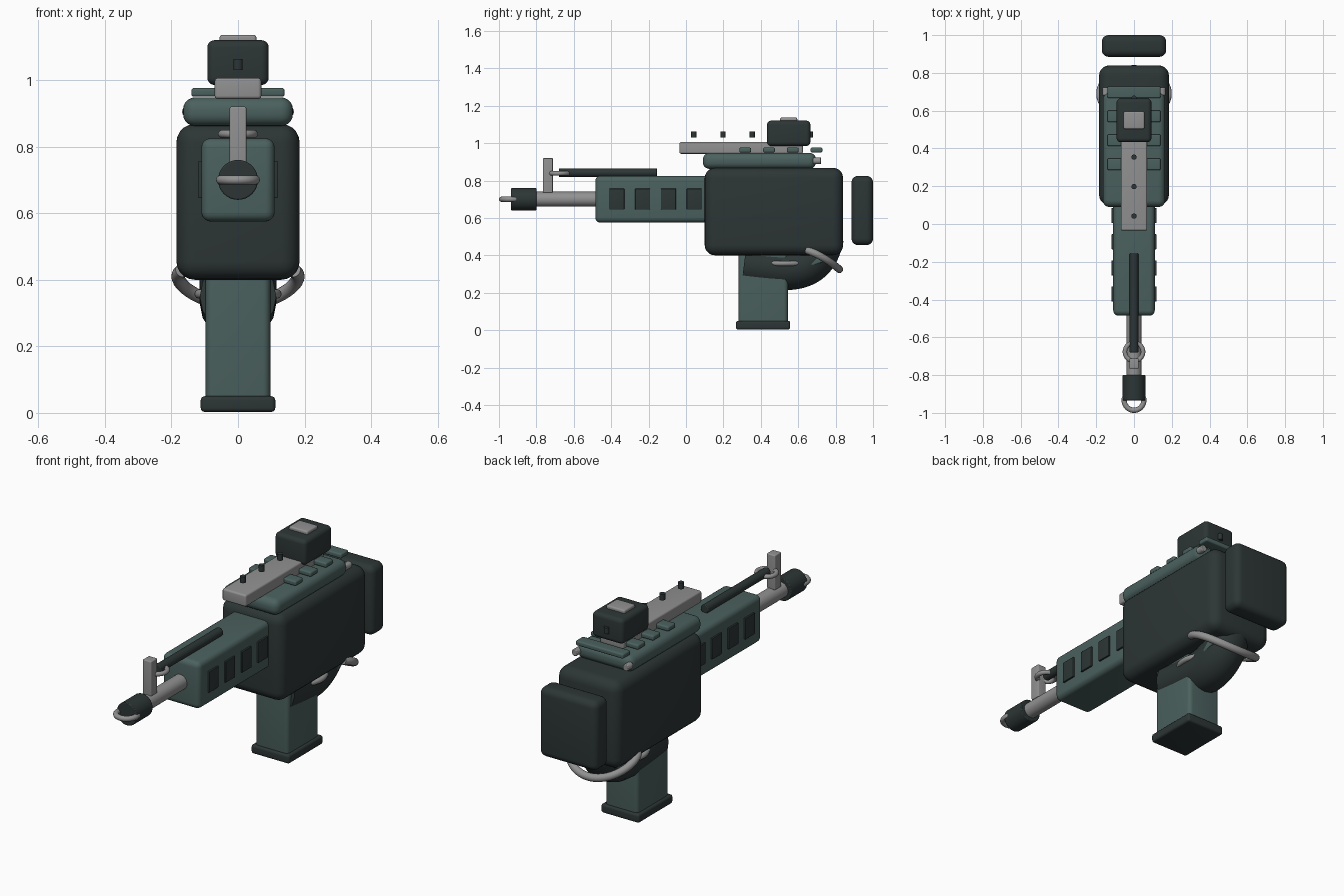
import bpy
from math import sin, cos, pi, radians

cube = bpy.data.objects.get("Cube")
if cube:
    bpy.data.objects.remove(cube, do_unlink=True)


def material(name, rgb):
    m = bpy.data.materials.new(name)
    m.use_nodes = True
    m.diffuse_color = (*rgb, 1)
    m.node_tree.nodes["Principled BSDF"].inputs["Base Color"].default_value = (*rgb, 1)
    return m


dark = material("dark slate", (0.026, 0.036, 0.036))
teal = material("muted teal", (0.07, 0.12, 0.112))
grey = material("light grey", (0.28, 0.285, 0.28))


def finish(name, mat):
    ob = bpy.context.object
    ob.name = name
    ob.data.materials.append(mat)
    bpy.ops.object.shade_smooth_by_angle(angle=radians(40))
    return ob


def box(name, mat, x, y, z, bevel=0.01, tilt=0):
    """Rounded box from (low, high) ranges, tilted about the x axis."""
    spans = (x, y, z)
    bpy.ops.mesh.primitive_cube_add(size=1, location=[(a + b) / 2 for a, b in spans])
    ob = bpy.context.object
    ob.scale = [b - a for a, b in spans]
    bpy.ops.object.transform_apply(location=False, rotation=False, scale=True)
    ob.rotation_euler.x = tilt
    mod = ob.modifiers.new("rounding", "BEVEL")
    mod.width, mod.segments = bevel, 5
    bpy.ops.object.modifier_apply(modifier=mod.name)
    return finish(name, mat)


def rod(name, mat, radius, y, z, x=0, bevel=0.004):
    """Cylinder running along y."""
    bpy.ops.mesh.primitive_cylinder_add(vertices=32, radius=radius, depth=y[1] - y[0],
                                        location=(x, (y[0] + y[1]) / 2, z),
                                        rotation=(pi / 2, 0, 0))
    mod = bpy.context.object.modifiers.new("rounding", "BEVEL")
    mod.width, mod.segments, mod.limit_method = bevel, 2, "ANGLE"
    return finish(name, mat)


def ring(name, mat, major, minor, y, z):
    bpy.ops.mesh.primitive_torus_add(major_radius=major, minor_radius=minor,
                                     major_segments=48, minor_segments=14,
                                     location=(0, y, z))
    return finish(name, mat)


def tube(name, mat, points, radius, kind="POLY"):
    """Round tube swept along points and turned into a mesh."""
    curve = bpy.data.curves.new(name, "CURVE")
    curve.dimensions = "3D"
    curve.bevel_depth, curve.bevel_resolution = radius, 6
    curve.use_fill_caps = True
    spline = curve.splines.new(kind)
    spline.points.add(len(points) - 1)
    for p, co in zip(spline.points, points):
        p.co = (*co, 1)
    if kind == "NURBS":
        spline.use_endpoint_u = True
        spline.order_u = 3
    ob = bpy.data.objects.new(name, curve)
    bpy.context.collection.objects.link(ob)
    bpy.ops.object.select_all(action="DESELECT")
    bpy.context.view_layer.objects.active = ob
    ob.select_set(True)
    bpy.ops.object.convert(target="MESH")
    return finish(name, mat)


def half(w):
    return (-w, w)


# Main body, shoulder stock and handguard
box("receiver", dark, half(0.185), (0.10, 0.84), (0.40, 0.868), 0.055)
box("stock_pad", dark, half(0.17), (0.885, 1.0), (0.455, 0.825), 0.035)
box("handguard", teal, half(0.11), (-0.485, 0.2), (0.575, 0.825), 0.028)
for i in range(4):
    y = -0.41 + i * 0.138
    box(f"vent_{i + 1}", dark, half(0.119), (y, y + 0.08), (0.645, 0.757), 0.003)

# Barrel, muzzle and front sight
rod("barrel", grey, 0.04, (-0.82, -0.45), 0.70)
rod("muzzle_brake", dark, 0.06, (-0.935, -0.80), 0.70)
ring("muzzle_ring", grey, 0.052, 0.014, -0.934, 0.70)
rod("gas_tube", dark, 0.023, (-0.68, -0.155), 0.842)
box("front_sight_post", grey, half(0.025), (-0.765, -0.712), (0.735, 0.92), 0.005)
ring("front_sight_ring", grey, 0.048, 0.012, -0.677, 0.838)

# Top cover with cross ribs and rear hinge pins
box("top_cover", teal, half(0.165), (0.09, 0.695), (0.862, 0.948), 0.036)
for i in range(4):
    y = 0.285 + i * 0.127
    box(f"cover_rib_{i + 1}", teal, half(0.14), (y, y + 0.063), (0.95, 0.976), 0.008)
for side, name in ((1, "left"), (-1, "right")):
    rod(f"{name}_hinge_pin", grey, 0.018, (0.68, 0.722), 0.905, side * 0.15)

# Rail, optic and studs
box("rail", grey, half(0.07), (-0.035, 0.625), (0.943, 1.006), 0.01)
box("optic", dark, half(0.092), (0.433, 0.665), (0.985, 1.12), 0.022)
box("optic_cap", grey, half(0.055), (0.503, 0.595), (1.105, 1.136), 0.008)
for i in range(5):
    bpy.ops.mesh.primitive_cylinder_add(vertices=20, radius=0.014, depth=0.033,
                                        location=(0, 0.042 + i * 0.156, 1.046))
    finish(f"rail_stud_{i + 1}", dark)

# Magazine
box("magazine", teal, half(0.097), (0.28, 0.545), (0.03, 0.6), 0.022)
box("magazine_base", dark, half(0.112), (0.267, 0.557), (0.003, 0.05), 0.012)

# Curved guard housing with its ring and release
tube("guard_housing", dark,
     [(0, 0.31, 0.35), (0, 0.43, 0.335), (0, 0.60, 0.325), (0, 0.71, 0.40), (0, 0.73, 0.50)],
     0.115, "NURBS")
ring("guard_ring", grey, 0.117, 0.014, 0.53, 0.357)
box("release_lever", teal, half(0.112), (0.66, 0.745), (0.355, 0.395), 0.008, radians(20))

# Carry loop sweeping round the back
loop = []
for i in range(41):
    t = radians(-20 + i * 5.5)
    s = sin(t)
    loop.append((0.18 * cos(t), 0.69 + 0.13 * s, 0.41 - 0.06 * s - 0.025 * s * s))
tube("carry_loop", grey, loop, 0.02)
